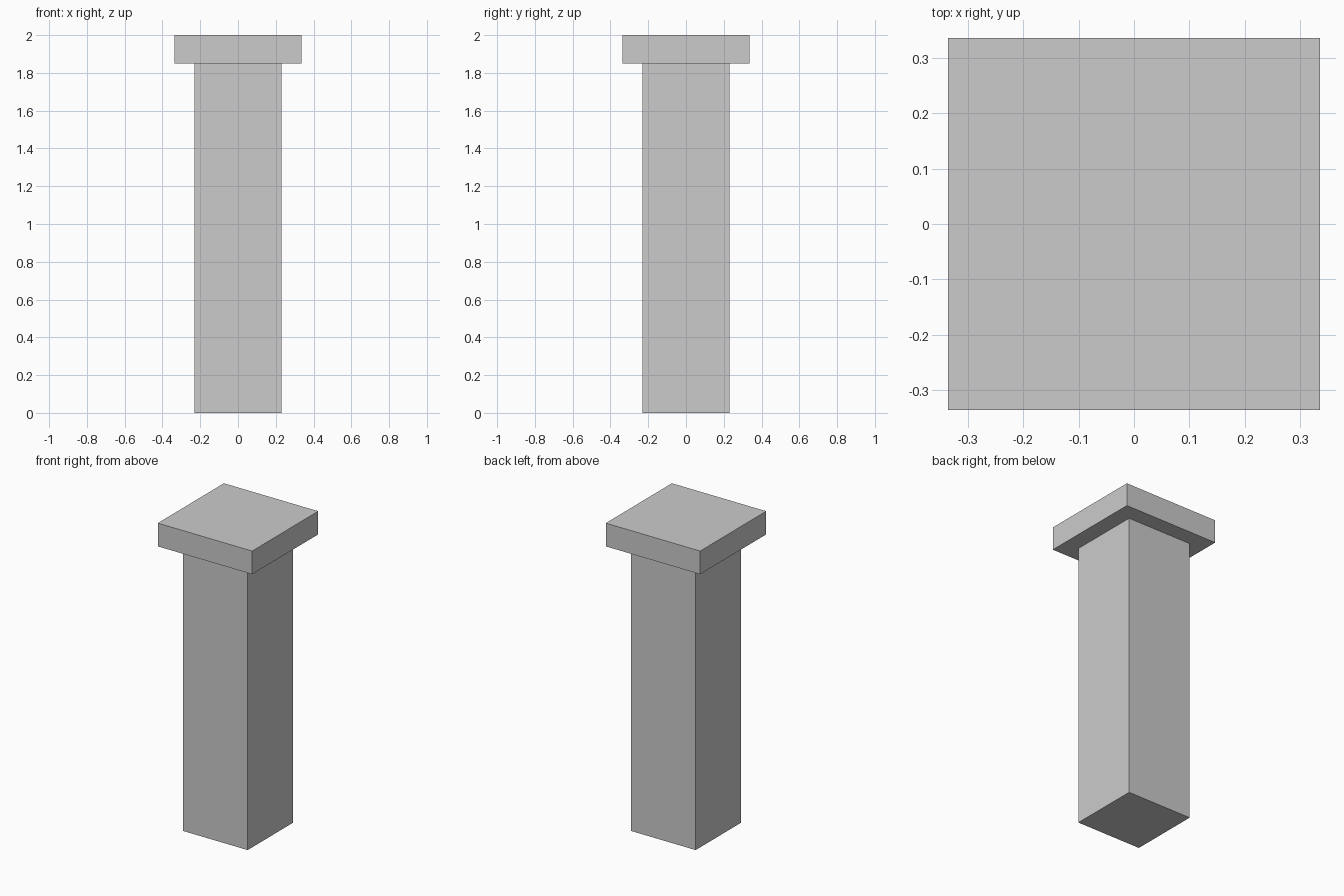
import bpy

if "Cube" in bpy.data.objects:
    bpy.data.objects.remove(bpy.data.objects["Cube"])


def box(name, width, z0, z1):
    """Square block centred on the z axis, from z0 up to z1."""
    bpy.ops.mesh.primitive_cube_add(size=1, location=(0, 0, (z0 + z1) / 2))
    obj = bpy.context.object
    obj.name = name
    obj.scale = (width, width, z1 - z0)
    bpy.ops.object.transform_apply(location=False, rotation=False, scale=True)
    return obj


CAP_BOTTOM = 1.85

# Square shaft standing on the ground
box("pillar_shaft", 0.462, 0.0, CAP_BOTTOM)

# Wider flat slab on top
box("pillar_cap", 0.674, CAP_BOTTOM, 2.0)
